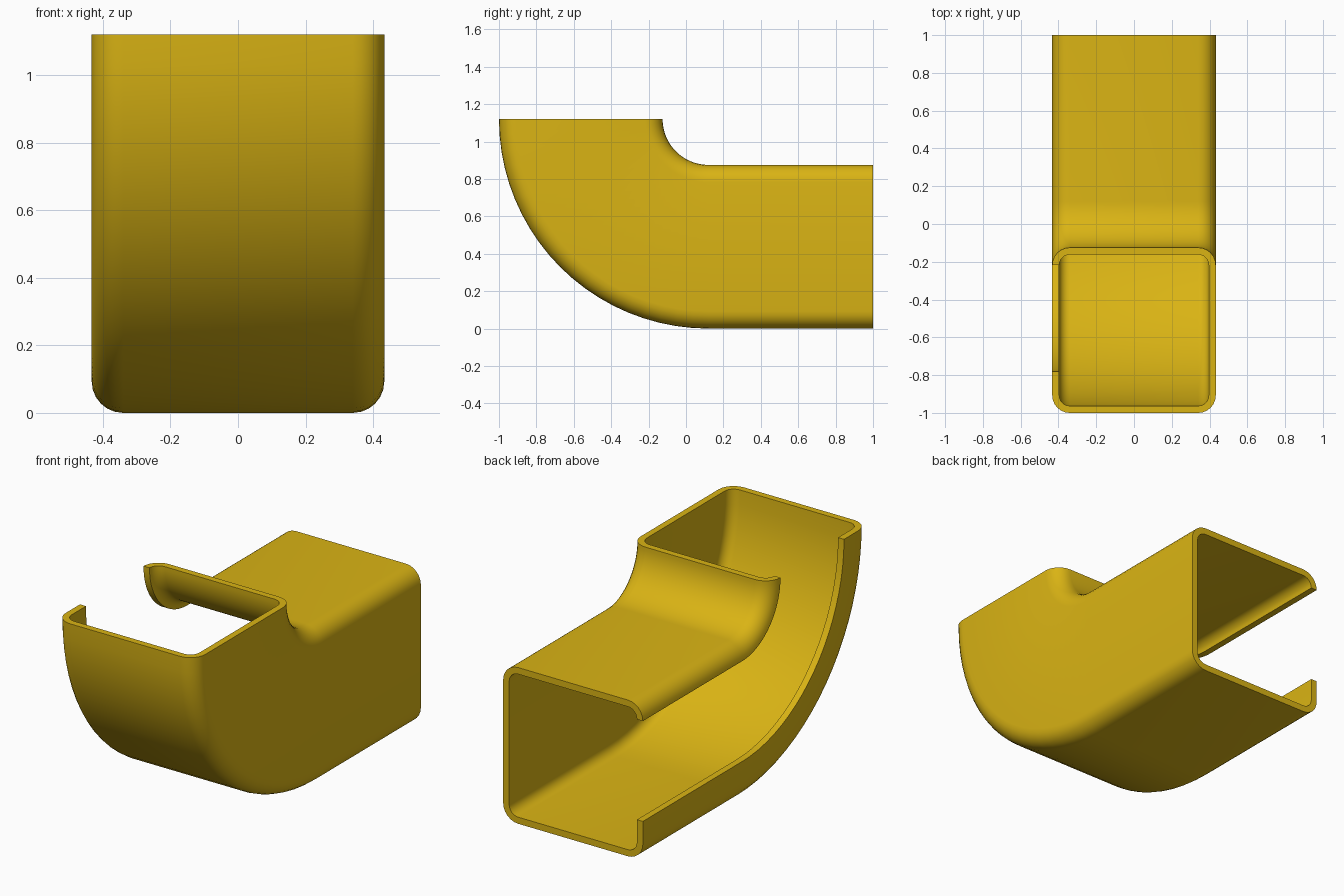
import bpy, bmesh, math

cube = bpy.data.objects.get("Cube")
if cube:
    bpy.data.objects.remove(cube, do_unlink=True)

HALF_W = 0.433              # half width in x
R_IN, R_OUT = 0.245, 1.12   # bend radii of the inner and outer walls
CY, CZ = 0.12, 1.12         # bend centre
BACK = 1.0                  # y of the open back end
WALL, CORNER = 0.037, 0.093
LIP = 0.22                  # height of the lip on the outer wall
CORNER_STEPS, BEND_STEPS = 6, 20

yellow = bpy.data.materials.new("mustard yellow")
yellow.use_nodes = True
colour = (0.70, 0.455, 0.007, 1)
yellow.diffuse_color = colour
bsdf = yellow.node_tree.nodes["Principled BSDF"]
bsdf.inputs["Base Color"].default_value = colour
bsdf.inputs["Roughness"].default_value = 0.6


def channel_line(inset):
    """Open C section as (x, radius) points, running lip to lip."""
    x, rad = HALF_W - CORNER, CORNER - inset
    lo, hi = R_IN + CORNER, R_OUT - CORNER
    pts = [(-HALF_W + inset, R_OUT - LIP)]
    for cx, cr, start in ((-x, hi, 180), (x, hi, 90), (x, lo, 0), (-x, lo, -90)):
        for i in range(CORNER_STEPS + 1):
            a = math.radians(start - 90 * i / CORNER_STEPS)
            pts.append((cx + rad * math.cos(a), cr + rad * math.sin(a)))
    return pts


outer, inner = channel_line(0), channel_line(WALL)
section = outer + inner[::-1]
n, m = len(section), len(outer)

# Sweep the section: straight run from the back, then the upward bend
frames = [(BACK, 0.0)] + [(CY, math.pi / 2 * i / BEND_STEPS) for i in range(BEND_STEPS + 1)]
bm = bmesh.new()
rings = []
for y, a in frames:
    rings.append([bm.verts.new((x, y - r * math.sin(a), CZ - r * math.cos(a)))
                  for x, r in section])
for r0, r1 in zip(rings, rings[1:]):
    for i in range(n):
        j = (i + 1) % n
        bm.faces.new((r0[i], r0[j], r1[j], r1[i]))

# Close the wall thickness at both ends
for ring in (rings[0], rings[-1]):
    for i in range(m - 1):
        bm.faces.new((ring[i], ring[i + 1], ring[n - 2 - i], ring[n - 1 - i]))
bmesh.ops.recalc_face_normals(bm, faces=bm.faces)

mesh = bpy.data.meshes.new("elbow_channel")
bm.to_mesh(mesh)
bm.free()
mesh.materials.append(yellow)
channel = bpy.data.objects.new("elbow_channel", mesh)
bpy.context.collection.objects.link(channel)

bpy.ops.object.select_all(action='DESELECT')
channel.select_set(True)
bpy.context.view_layer.objects.active = channel
bpy.ops.object.shade_smooth_by_angle(angle=math.radians(30))
